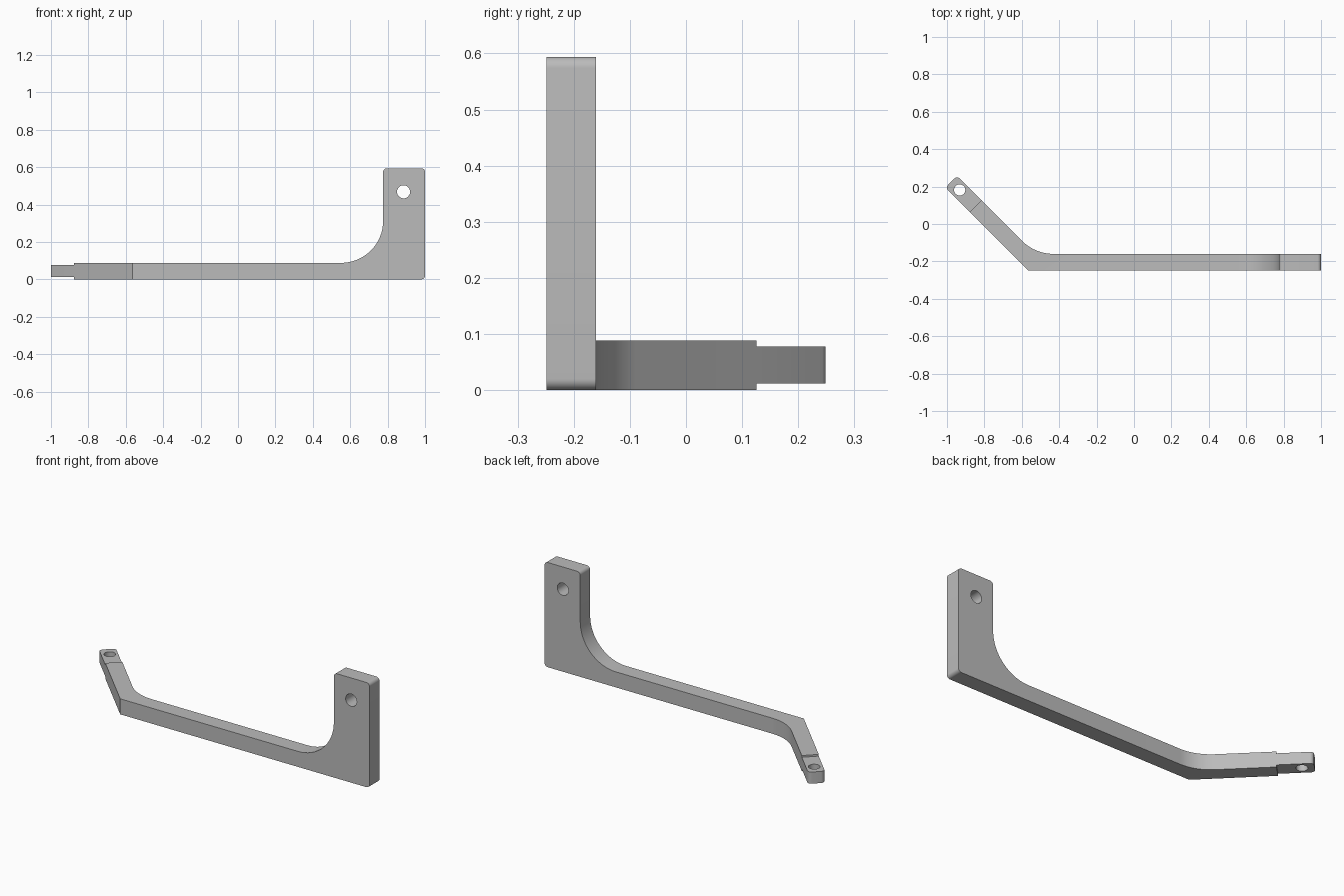
import bpy, bmesh, math
from mathutils import Vector, Matrix

cube = bpy.data.objects.get("Cube")
if cube:
    bpy.data.objects.remove(cube, do_unlink=True)

grey = bpy.data.materials.new("plain grey")
grey.use_nodes = True
colour = (0.5, 0.5, 0.5, 1)
grey.diffuse_color = colour
grey.node_tree.nodes["Principled BSDF"].inputs["Base Color"].default_value = colour


def rounded(corners):
    """Outline from (u, v, radius) corners, with an arc at each rounded one."""
    points = []
    for i, (u, v, r) in enumerate(corners):
        p = Vector((u, v))
        if r == 0:
            points.append(p)
            continue
        a = (Vector(corners[i - 1][:2]) - p).normalized()
        b = (Vector(corners[(i + 1) % len(corners)][:2]) - p).normalized()
        half = a.angle(b) / 2
        centre = p + (a + b).normalized() * r / math.sin(half)
        start = p + a * r / math.tan(half) - centre
        end = p + b * r / math.tan(half) - centre
        sweep = start.angle_signed(end)
        steps = 16 if r > 0.1 else 8
        for k in range(steps + 1):
            points.append(centre + Matrix.Rotation(-sweep * k / steps, 2) @ start)
    return points


def extrude(name, outline, low, high, axis="z"):
    """Prism from an outline in the xy plane (axis z) or xz plane (axis y)."""
    place = (lambda p, h: (p.x, p.y, h)) if axis == "z" else (lambda p, h: (p.x, h, p.y))
    bm = bmesh.new()
    face = bm.faces.new([bm.verts.new(place(p, low)) for p in outline])
    top = bmesh.ops.extrude_face_region(bm, geom=[face])["geom"]
    shift = Vector(place(Vector((0, 0)), high - low))
    bmesh.ops.translate(bm, vec=shift, verts=[g for g in top if isinstance(g, bmesh.types.BMVert)])
    bmesh.ops.recalc_face_normals(bm, faces=bm.faces)
    mesh = bpy.data.meshes.new(name)
    bm.to_mesh(mesh)
    bm.free()
    mesh.materials.append(grey)
    obj = bpy.data.objects.new(name, mesh)
    bpy.context.collection.objects.link(obj)
    return obj


def circle(u, v, r, n=32):
    return [Vector((u + r * math.cos(math.tau * k / n), v + r * math.sin(math.tau * k / n))) for k in range(n)]


def cut(obj, cutter, operation):
    """Apply a boolean and remove the cutter."""
    cutter.hide_render = True
    mod = obj.modifiers.new("cut", "BOOLEAN")
    mod.object, mod.operation, mod.solver = cutter, operation, "EXACT"
    bpy.context.view_layer.objects.active = obj
    bpy.ops.object.modifier_apply(modifier=mod.name)
    bpy.data.objects.remove(cutter, do_unlink=True)


def smooth(obj):
    bpy.ops.object.select_all(action="DESELECT")
    obj.select_set(True)
    bpy.context.view_layer.objects.active = obj
    bpy.ops.object.shade_smooth_by_angle(angle=math.radians(30))


# Lines along the angled arm: x + y on its outer and inner sides
front, back, outer, inner = -0.249, -0.16, -0.814, -0.689


def on_arm(side, along):
    """Point on an arm side where y - x equals along."""
    return ((side - along) / 2, (side + along) / 2)


step, tip = 0.941, 1.203

# Bent bar with upright plate: plan outline crossed with front outline
plan = rounded([
    (outer - front, front, 0), (1.1, front, 0), (1.1, back, 0),
    (inner - back, back, 0.24),
    (*on_arm(inner, step), 0), (*on_arm(outer, step), 0)])
profile = rounded([
    (-1.2, 0, 0), (1, 0, 0.02), (1, 0.594, 0.02), (0.776, 0.594, 0.02),
    (0.776, 0.088, 0.225), (-1.2, 0.088, 0)])
bracket = extrude("bracket_body", plan, -0.1, 0.7)
cut(bracket, extrude("profile_cutter", profile, -0.5, 0.5, "y"), "INTERSECT")
cut(bracket, extrude("plate_hole", circle(0.885, 0.468, 0.035), -0.5, 0.5, "y"), "DIFFERENCE")
smooth(bracket)

# Thinner end tab with its vertical hole
tab = extrude("end_tab", rounded([
    (*on_arm(outer, step), 0), (*on_arm(inner, step), 0),
    (*on_arm(inner, tip), 0.02), (*on_arm(outer, tip), 0.02)]), 0.012, 0.078)
cut(tab, extrude("tab_hole", circle(-0.932, 0.182, 0.03), -0.1, 0.2), "DIFFERENCE")
smooth(tab)
